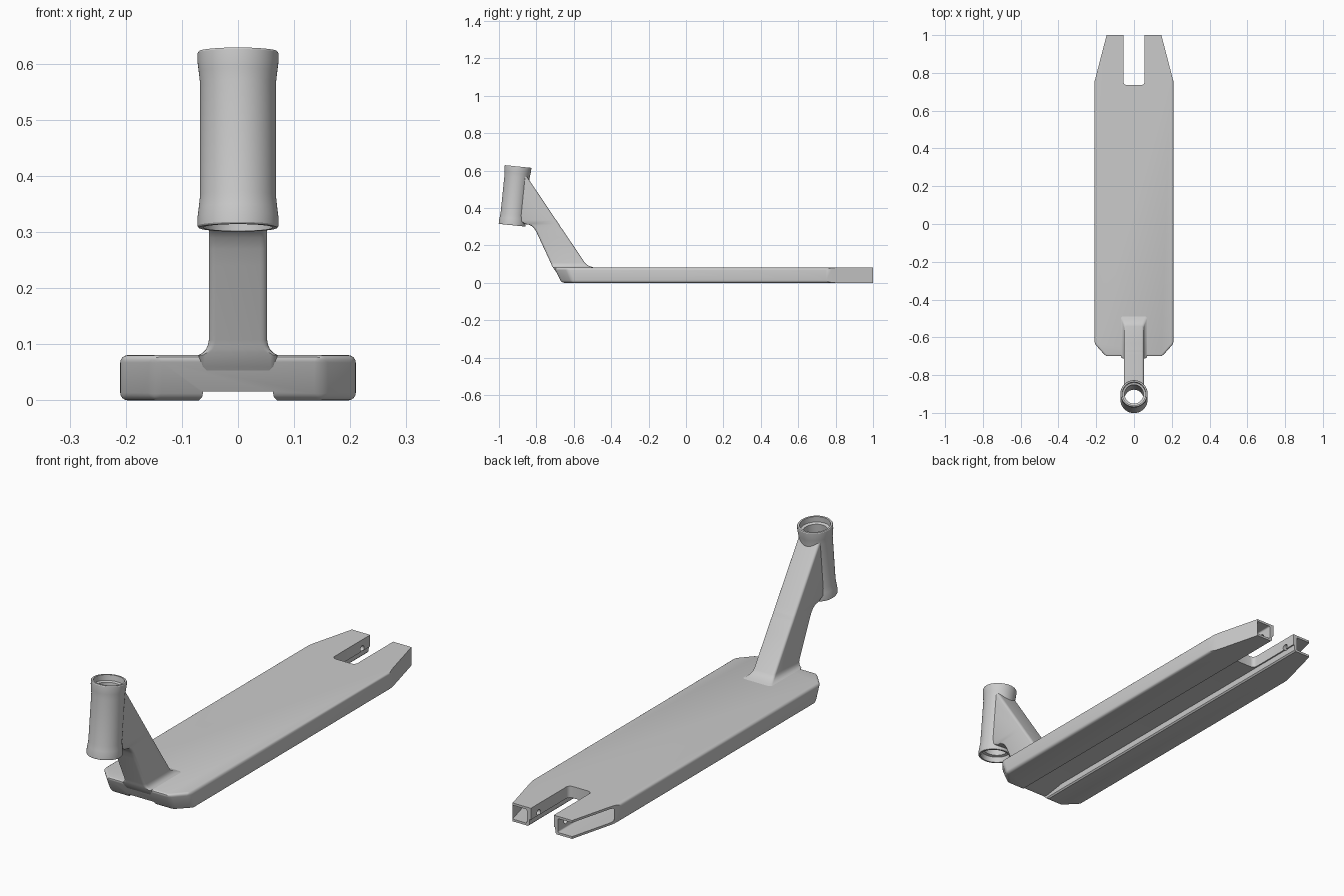
import bpy, bmesh
from math import pi, cos, sin, radians
from mathutils import Vector, Matrix

if "Cube" in bpy.data.objects:
    bpy.data.objects.remove(bpy.data.objects["Cube"])


def make(name, bm):
    bmesh.ops.recalc_face_normals(bm, faces=bm.faces)
    me = bpy.data.meshes.new(name)
    bm.to_mesh(me)
    bm.free()
    ob = bpy.data.objects.new(name, me)
    bpy.context.collection.objects.link(ob)
    return ob


def loft(name, rings, bevel=0.0):
    """Skin a list of equal-length rings and cap both ends."""
    bm = bmesh.new()
    vs = [[bm.verts.new(p) for p in ring] for ring in rings]
    n = len(rings[0])
    for a, b in zip(vs, vs[1:]):
        for i in range(n):
            j = (i + 1) % n
            bm.faces.new((a[i], a[j], b[j], b[i]))
    bm.faces.new(vs[0])
    bm.faces.new(vs[-1])
    if bevel:
        bmesh.ops.bevel(bm, geom=bm.edges[:], offset=bevel, segments=4,
                        profile=0.5, affect='EDGES')
    return make(name, bm)


def rrect(x0, x1, y0, y1, r, seg=4):
    """Rounded rectangle as 2D points."""
    corners = ((x1 - r, y1 - r), (x0 + r, y1 - r), (x0 + r, y0 + r), (x1 - r, y0 + r))
    return [(cx + r * cos(pi / 2 * (k + i / seg)), cy + r * sin(pi / 2 * (k + i / seg)))
            for k, (cx, cy) in enumerate(corners) for i in range(seg + 1)]


def prism(name, pts, z0, z1, bevel=0.0):
    return loft(name, [[(x, y, z) for x, y in pts] for z in (z0, z1)], bevel)


def box(name, x0, x1, y0, y1, z0, z1, bevel=0.0):
    return prism(name, [(x0, y0), (x1, y0), (x1, y1), (x0, y1)], z0, z1, bevel)


def cut(ob, cutter):
    cutter.hide_render = True
    m = ob.modifiers.new("cut", 'BOOLEAN')
    m.operation, m.solver, m.object = 'DIFFERENCE', 'EXACT', cutter
    bpy.context.view_layer.update()
    me = bpy.data.meshes.new_from_object(ob.evaluated_get(bpy.context.evaluated_depsgraph_get()))
    ob.modifiers.clear()
    ob.data = me
    bpy.data.objects.remove(cutter)


def smooth(ob, angle=30):
    bpy.ops.object.select_all(action='DESELECT')
    ob.select_set(True)
    bpy.context.view_layer.objects.active = ob
    bpy.ops.object.shade_smooth_by_angle(angle=radians(angle))


# Deck: rounded extrusion with a raked, corner-clipped nose
def plan(nose, clip):
    half = [(0.21, 1.1), (0.21, clip), (0.15, nose)]
    return half + [(-x, y) for x, y in reversed(half)]


deck = loft("deck", [[(x, y, 0.0) for x, y in plan(-0.665, -0.605)],
                     [(x, y, 0.081) for x, y in plan(-0.705, -0.637)]], 0.014)

# Hollow sides, open at the tapered tail
for s in (-1, 1):
    a, b = sorted((s * 0.076, s * 0.2))
    section = rrect(a, b, 0.01, 0.071, 0.006)
    cut(deck, loft("cavity", [[(x, y, z) for x, z in section] for y in (-0.58, 1.3)]))
    taper = [(s * 0.2204, 0.71), (s * 0.132, 1.05), (s * 0.4, 1.05), (s * 0.4, 0.71)]
    cut(deck, prism("taper", taper, -0.1, 0.2))

# Square tail end and wheel slot
cut(deck, box("tail_trim", -0.5, 0.5, 1.0, 1.3, -0.1, 0.2))
cut(deck, prism("wheel_slot", rrect(-0.056, 0.056, 0.735, 1.3, 0.018), -0.1, 0.2))

# Underside channel, ramping deeper behind the nose
channel = [[(-0.07, y, -0.03), (-0.07, y, 0.0), (-0.064, y, 0.006), (-0.062, y, z),
            (0.062, y, z), (0.064, y, 0.006), (0.07, y, 0.0), (0.07, y, -0.03)]
           for y, z in ((-0.8, 0.016), (-0.65, 0.016), (-0.56, 0.03), (1.2, 0.03))]
cut(deck, loft("channel", channel))

# Axle hole through both slot walls
axle = [[(x, 0.945 + 0.013 * cos(t * pi / 12), 0.041 + 0.013 * sin(t * pi / 12))
         for t in range(24)] for x in (-0.12, 0.12)]
cut(deck, loft("axle_hole", axle))
smooth(deck)

# Head tube: lathed profile (radius, height along tilted axis)
base, top = Vector((0, -0.93, 0.308)), Vector((0, -0.898, 0.622))
axis = top - base
L = axis.length
tilt = Matrix.Translation(base) @ axis.to_track_quat('Z', 'Y').to_matrix().to_4x4()
lower = [(0.05, 0.028), (0.061, 0.024), (0.062, 0.0), (0.07, 0.0), (0.072, 0.003),
         (0.072, 0.02), (0.07, 0.036), (0.0675, 0.058)]
profile = lower + [(r, L - h) for r, h in reversed(lower)]
N = 64
bm = bmesh.new()
rings = [[bm.verts.new(tilt @ Vector((r * cos(2 * pi * i / N), r * sin(2 * pi * i / N), h)))
          for i in range(N)] for r, h in profile]
for a, b in zip(rings, rings[1:] + rings[:1]):
    for i in range(N):
        j = (i + 1) % N
        bm.faces.new((a[i], a[j], b[j], b[i]))
smooth(make("head_tube", bm))

# Neck: horizontal sections (height, front y, back y, half width), flared at the deck
levels = [(0.035, -0.680, -0.500, 0.060), (0.060, -0.6955, -0.490, 0.070),
          (0.081, -0.711, -0.490, 0.070), (0.085, -0.7135, -0.504, 0.063),
          (0.091, -0.717, -0.520, 0.057), (0.099, -0.720, -0.533, 0.0535),
          (0.108, -0.724, -0.541, 0.052), (0.240, -0.785, -0.630, 0.052),
          (0.270, -0.799, -0.650, 0.052), (0.290, -0.811, -0.664, 0.052),
          (0.303, -0.824, -0.673, 0.052), (0.310, -0.838, -0.677, 0.052),
          (0.314, -0.860, -0.680, 0.052), (0.335, -0.900, -0.694, 0.052),
          (0.552, -0.905, -0.840, 0.052), (0.590, -0.905, -0.866, 0.052)]
neck = loft("neck", [[(x, y, z) for x, y in rrect(-w, w, f, b, 0.012)]
                     for z, f, b, w in levels])
# Clear the neck out of the tube bore
bore = [[tilt @ Vector((0.0555 * cos(2 * pi * i / N), 0.0555 * sin(2 * pi * i / N), h))
         for i in range(N)] for h in (-0.1, L + 0.1)]
cut(neck, loft("bore", bore))
smooth(neck)
